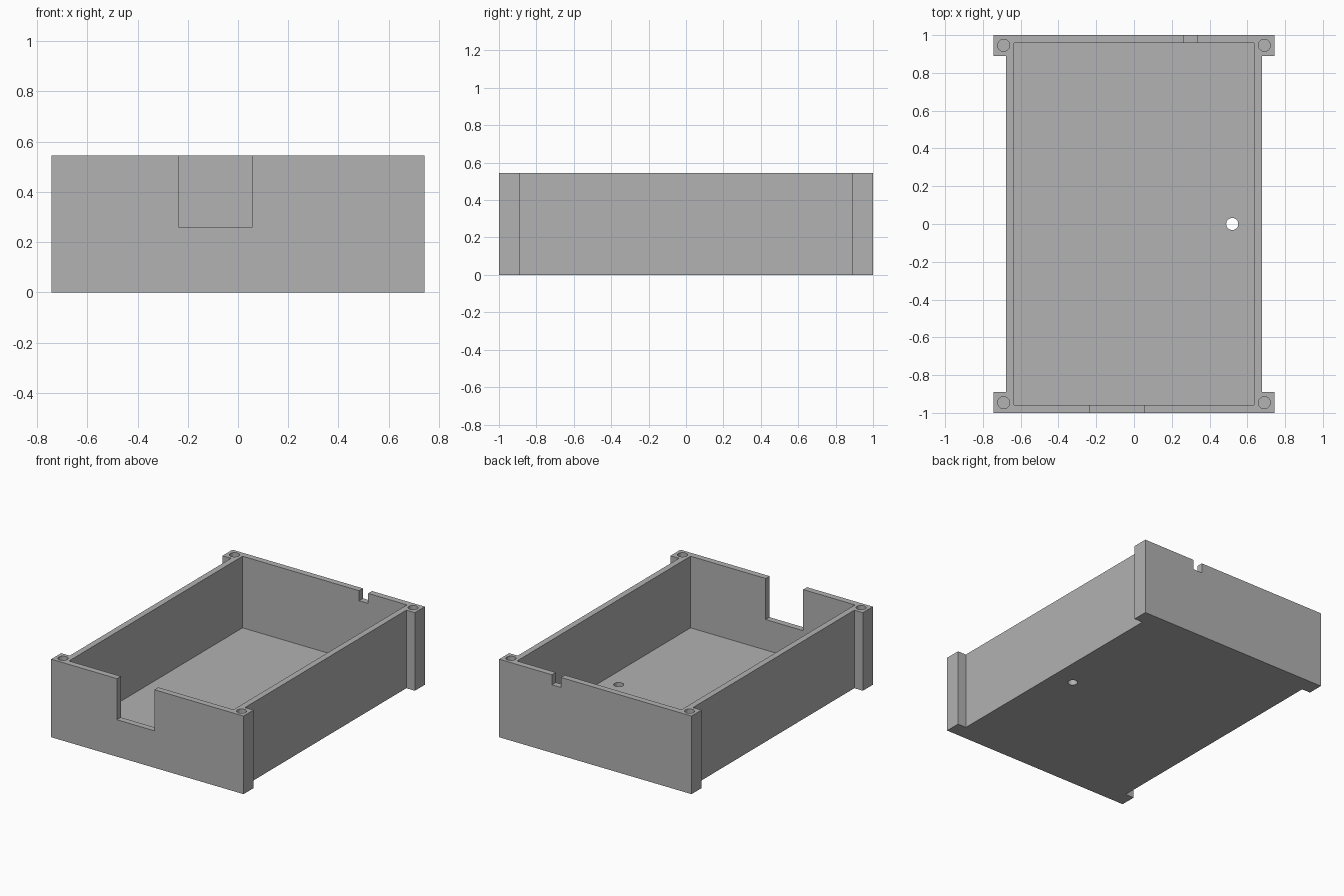
import bpy
import bmesh

cube = bpy.data.objects.get("Cube")
if cube:
    bpy.data.objects.remove(cube, do_unlink=True)

HEIGHT = 0.545
FLOOR = 0.045
BODY_X, LUG_X = 0.677, 0.743
LUG_Y = 0.89
OVER = 0.1  # how far cutters reach past the surface

grey = bpy.data.materials.new("grey plastic")
grey.use_nodes = True
colour = (0.445, 0.445, 0.445, 1)
grey.diffuse_color = colour
grey.node_tree.nodes["Principled BSDF"].inputs["Base Color"].default_value = colour


def add_object(name, bm):
    bmesh.ops.recalc_face_normals(bm, faces=bm.faces)
    mesh = bpy.data.meshes.new(name)
    bm.to_mesh(mesh)
    bm.free()
    mesh.materials.append(grey)
    obj = bpy.data.objects.new(name, mesh)
    bpy.context.collection.objects.link(obj)
    return obj


def prism(name, outline, z0, z1):
    bm = bmesh.new()
    base = bm.faces.new([bm.verts.new((x, y, z0)) for x, y in outline])
    top = bmesh.ops.extrude_face_region(bm, geom=[base])["geom"]
    verts = [v for v in top if isinstance(v, bmesh.types.BMVert)]
    bmesh.ops.translate(bm, verts=verts, vec=(0, 0, z1 - z0))
    return add_object(name, bm)


def box(name, x0, x1, y0, y1, z0, z1):
    return prism(name, [(x0, y0), (x1, y0), (x1, y1), (x0, y1)], z0, z1)


def drill(name, x, y, z0, z1, radius=0.032):
    bm = bmesh.new()
    bmesh.ops.create_cone(bm, cap_ends=True, segments=20, radius1=radius,
                          radius2=radius, depth=z1 - z0)
    bmesh.ops.translate(bm, verts=bm.verts, vec=(x, y, (z0 + z1) / 2))
    return add_object(name, bm)


def cut(target, cutter):
    mod = target.modifiers.new("cut", 'BOOLEAN')
    mod.operation = 'DIFFERENCE'
    mod.solver = 'EXACT'
    mod.object = cutter
    with bpy.context.temp_override(object=target, active_object=target):
        bpy.ops.object.modifier_apply(modifier=mod.name)
    bpy.data.objects.remove(cutter, do_unlink=True)


# Case outline: a rectangle with a screw lug at each corner
right = [(LUG_X, -1), (LUG_X, -LUG_Y), (BODY_X, -LUG_Y),
         (BODY_X, LUG_Y), (LUG_X, LUG_Y), (LUG_X, 1)]
left = [(-x, y) for x, y in reversed(right)]
case = prism("case", right + left, 0, HEIGHT)

# Open interior
cut(case, box("cavity", -0.635, 0.635, -0.957, 0.957, FLOOR, HEIGHT + OVER))

# Wide front opening and small cable notch at the back
cut(case, box("front_opening", -0.235, 0.055, -1 - OVER, -0.9, 0.258, HEIGHT + OVER))
cut(case, box("cable_notch", 0.265, 0.335, 0.9, 1 + OVER, 0.475, HEIGHT + OVER))

# Blind screw holes in the lugs
for sx in (-1, 1):
    for sy in (-1, 1):
        cut(case, drill("screw_hole", sx * 0.69, sy * 0.946, 0.25, HEIGHT + OVER))

# Hole through the floor
cut(case, drill("floor_hole", 0.52, 0, -OVER, FLOOR + OVER))
